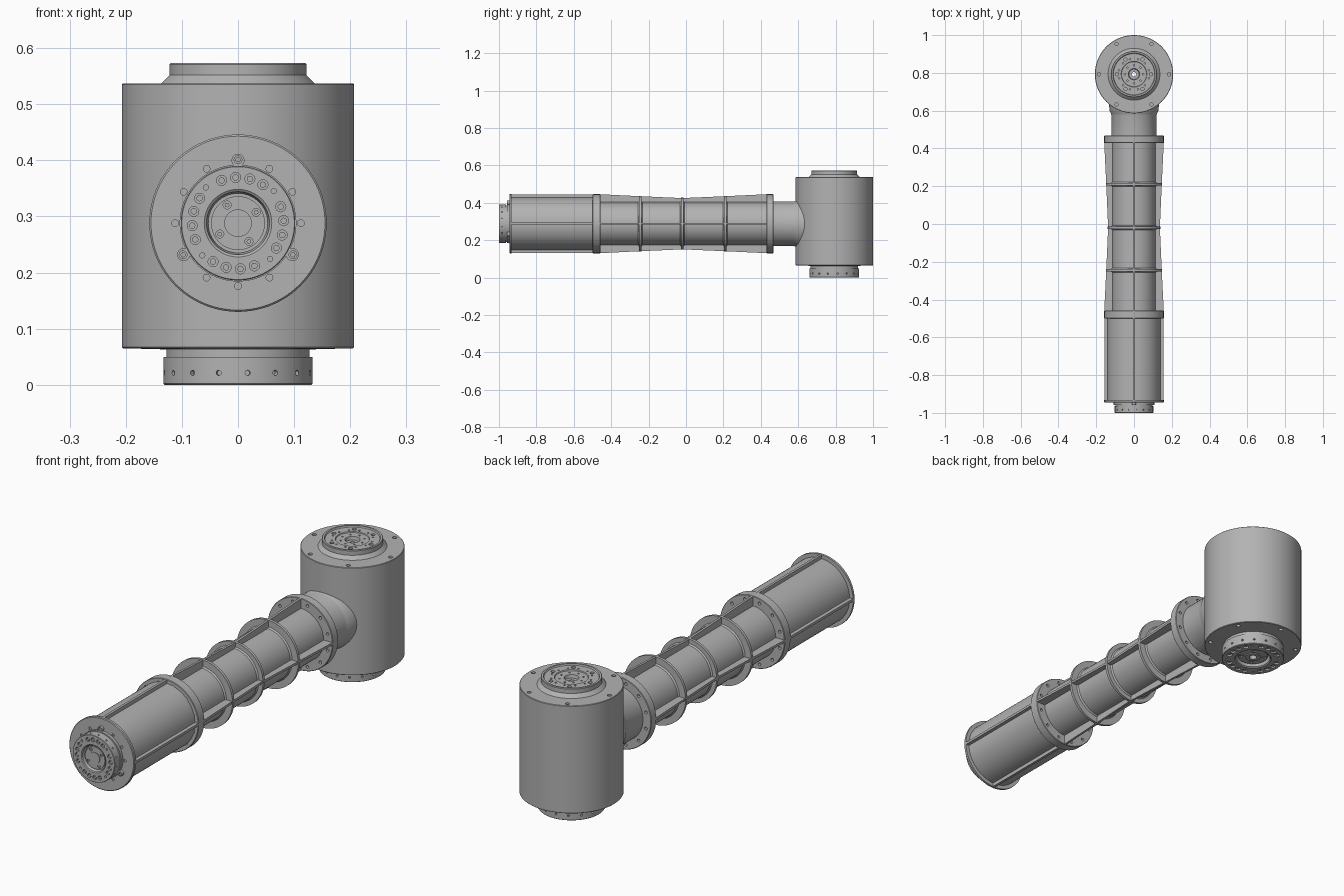
import bpy, bmesh
from math import radians, cos, sin
from mathutils import Matrix, Vector

if "Cube" in bpy.data.objects:
    bpy.data.objects.remove(bpy.data.objects["Cube"], do_unlink=True)

GREY = 0.45
metal = bpy.data.materials.new("machined_grey")
metal.use_nodes = True
metal.diffuse_color = (GREY, GREY, GREY, 1)
metal.node_tree.nodes["Principled BSDF"].inputs["Base Color"].default_value = (GREY, GREY, GREY, 1)

# Local z runs along each part's axis
AXIS_Z = 0.288
JOINT = Matrix.Translation((0, 0.793, 0))
TURN = Matrix.Rotation(radians(-90), 4, 'X')
ARM = Matrix.Translation((0, 0, AXIS_Z)) @ TURN
TIP = Matrix.Translation((0, -1, AXIS_Z)) @ TURN


def finish(name, bm, matrix):
    bmesh.ops.recalc_face_normals(bm, faces=bm.faces)
    bm.transform(matrix)
    mesh = bpy.data.meshes.new(name)
    bm.to_mesh(mesh)
    bm.free()
    mesh.materials.append(metal)
    obj = bpy.data.objects.new(name, mesh)
    bpy.context.collection.objects.link(obj)
    smooth(obj)
    return obj


def smooth(obj):
    obj.data.polygons.foreach_set("use_smooth", [True] * len(obj.data.polygons))
    obj.data.set_sharp_from_angle(angle=radians(30))


def lathe(name, profile, matrix, steps=96):
    """Spin a closed (radius, height) outline into a solid."""
    bm = bmesh.new()
    verts = [bm.verts.new((r, 0, h)) for r, h in profile]
    edges = []
    for a, b in zip(verts, verts[1:] + verts[:1]):
        if a.co.x > 0 or b.co.x > 0:
            edges.append(bm.edges.new((a, b)))
    bmesh.ops.spin(bm, geom=verts + edges, cent=(0, 0, 0), axis=(0, 0, 1),
                   angle=radians(360), steps=steps, use_merge=False)
    bmesh.ops.remove_doubles(bm, verts=bm.verts, dist=0.00005)
    return finish(name, bm, matrix)


def pegs(name, matrix, angles, ring, radius, low, high, radial=False, sides=16):
    """Cylinders on a bolt circle, along the axis or pointing outwards."""
    bm = bmesh.new()
    for angle in angles:
        spin = Matrix.Rotation(radians(angle), 4, 'Z')
        if radial:
            place = spin @ Matrix.Translation(((low + high) / 2, 0, ring)) @ Matrix.Rotation(radians(90), 4, 'Y')
        else:
            place = spin @ Matrix.Translation((ring, 0, (low + high) / 2))
        bmesh.ops.create_cone(bm, cap_ends=True, segments=sides, radius1=radius,
                              radius2=radius, depth=high - low, matrix=place)
    return finish(name, bm, matrix)


def drill(obj, *args, **kwargs):
    """Cut a circle of holes and discard the cutter."""
    cutter = pegs("hole_cutter", *args, **kwargs)
    cutter.hide_render = True
    mod = obj.modifiers.new("holes", 'BOOLEAN')
    mod.operation = 'DIFFERENCE'
    mod.solver = 'EXACT'
    mod.object = cutter
    graph = bpy.context.evaluated_depsgraph_get()
    baked = bpy.data.meshes.new_from_object(obj.evaluated_get(graph))
    obj.modifiers.clear()
    obj.data = baked
    bpy.data.objects.remove(cutter, do_unlink=True)
    smooth(obj)


def ring_of(count, start=0):
    return [start + i * 360 / count for i in range(count)]


def ribs(name, outline, thickness):
    """Four thin fins around the arm from one (radius, y) outline."""
    bm = bmesh.new()
    for angle in ring_of(4):
        face = bm.faces.new([bm.verts.new((r, -thickness / 2, h)) for r, h in outline])
        out = bmesh.ops.extrude_face_region(bm, geom=[face])
        top = [v for v in out["geom"] if isinstance(v, bmesh.types.BMVert)]
        bmesh.ops.translate(bm, verts=top, vec=(0, thickness, 0))
        bmesh.ops.rotate(bm, verts=list(face.verts) + top, cent=(0, 0, 0),
                         matrix=Matrix.Rotation(radians(angle), 3, 'Z'))
    return finish(name, bm, ARM)


def tool_flange(prefix, matrix, size, neck_end, bore):
    """Output flange with a dished hub, bolts and radial pin holes."""
    s = size
    inner = 0.12 * s if bore else 0
    outline = [(inner, 0.06 * s), (0.24 * s, 0.06 * s), (0.24 * s, 0.09 * s),
               (0.47 * s, 0.09 * s), (0.47 * s, 0.2 * s), (0.52 * s, 0.2 * s),
               (0.55 * s, 0.03 * s), (0.59 * s, 0), (0.985 * s, 0), (s, 0.015 * s),
               (s, 0.37 * s), (0.96 * s, 0.37 * s), (0.96 * s, neck_end), (inner, neck_end)]
    flange = lathe(prefix + "_flange", outline, matrix)
    bolts = [-57 - 90 * i - 18 * j for i in range(4) for j in range(4)]
    drill(flange, matrix, bolts, 0.8 * s, 0.088 * s, -0.1 * s, 0.1 * s)
    drill(flange, matrix, ring_of(4, -132), 0.84 * s, 0.045 * s, -0.1 * s, 0.1 * s)
    drill(flange, matrix, ring_of(16, 7.5), 0.16 * s, 0.035 * s, 0.93 * s, 1.1 * s, radial=True)
    drill(flange, matrix, ring_of(4, -31), 0.37 * s, 0.07 * s, 0, 0.13 * s)
    pegs(prefix + "_bolts", matrix, bolts, 0.8 * s, 0.055 * s, 0.03 * s, 0.12 * s, sides=12)
    pegs(prefix + "_hub_screws", matrix, ring_of(4, -31), 0.37 * s, 0.04 * s, 0.1 * s, 0.15 * s, sides=12)


# Upright joint housing with a stepped cap and a through bore
housing = lathe("joint_housing", [
    (0.012, 0.06), (0.205, 0.065), (0.207, 0.067), (0.207, 0.535), (0.205, 0.537),
    (0.137, 0.537), (0.122, 0.552), (0.122, 0.571), (0.12, 0.573), (0.112, 0.573),
    (0.109, 0.568), (0.068, 0.568), (0.066, 0.564), (0.03, 0.564), (0.027, 0.55),
    (0.012, 0.55)], JOINT, steps=128)
drill(housing, JOINT, ring_of(6), 0.185, 0.009, 0.52, 0.56)
drill(housing, JOINT, ring_of(6, 30), 0.185, 0.009, 0.04, 0.08)
drill(housing, JOINT, ring_of(6), 0.09, 0.009, 0.555, 0.59)
drill(housing, JOINT, ring_of(12, 15), 0.082, 0.004, 0.56, 0.59)
drill(housing, JOINT, ring_of(8), 0.048, 0.004, 0.556, 0.59)
tool_flange("joint_output", JOINT, 0.133, 0.07, True)

# Neck from the arm into the joint
lathe("arm_neck", [(0, 0.44), (0.119, 0.44), (0.119, 0.575), (0.122, 0.585),
                   (0.129, 0.6), (0.134, 0.65), (0, 0.65)], ARM)

# Slim middle tube with fins and stiffening rings
lathe("middle_tube", [(0, -0.48), (0.115, -0.48), (0.115, 0.45), (0, 0.45)], ARM)
waist = [(0.158, -0.47), (0.147, -0.245), (0.137, -0.02), (0.147, 0.21), (0.158, 0.44)]
ribs("middle_ribs", [(0.1, -0.47)] + waist + [(0.1, 0.44)], 0.01)
for i, (r, y) in enumerate(waist[1:4]):
    lathe(f"stiffening_ring_{i + 1}", [(0.1, y - 0.012), (0.115, y - 0.012), (0.12, y - 0.006),
          (r + 0.002, y - 0.006), (r + 0.002, y + 0.006), (0.12, y + 0.006),
          (0.115, y + 0.012), (0.1, y + 0.012)], ARM)

# Bolted flanges at both ends of the middle tube
for label, low, high in (("front", -0.5, -0.458), ("rear", 0.43, 0.468)):
    collar = lathe(label + "_collar", [(0.1, low), (0.156, low), (0.158, low + 0.002),
                   (0.158, high - 0.002), (0.156, high), (0.1, high)], ARM)
    drill(collar, ARM, ring_of(12, 15), 0.138, 0.0065, low - 0.01, high + 0.01)

# Motor barrel with fins
lathe("front_barrel", [(0, -0.94), (0.141, -0.94), (0.141, -0.485), (0, -0.485)], ARM)
ribs("barrel_ribs", [(0.13, -0.94), (0.157, -0.94), (0.157, -0.49), (0.13, -0.49)], 0.011)

# Front end plate with its bolt circle
plate = lathe("front_end_plate", [(0, -0.945), (0.155, -0.945), (0.158, -0.942),
                                 (0.158, -0.932), (0, -0.932)], ARM)
drill(plate, ARM, [a for a in ring_of(12) if a not in (30, 150, 270)],
      0.112, 0.006, -0.96, -0.938)

# Front tool flange and its three mounting lugs
tool_flange("front_output", TIP, 0.102, 0.058, False)
lugs = pegs("mounting_lugs", TIP, ring_of(3, 30), 0.112, 0.0115, 0.042, 0.057, sides=24)
drill(lugs, TIP, ring_of(3, 30), 0.113, 0.007, 0.03, 0.048)
pegs("lug_screws", TIP, ring_of(3, 30), 0.113, 0.0045, 0.044, 0.052, sides=12)
lathe("lug_base_ring", [(0, 0.042), (0.104, 0.042), (0.104, 0.057), (0, 0.057)], TIP)
